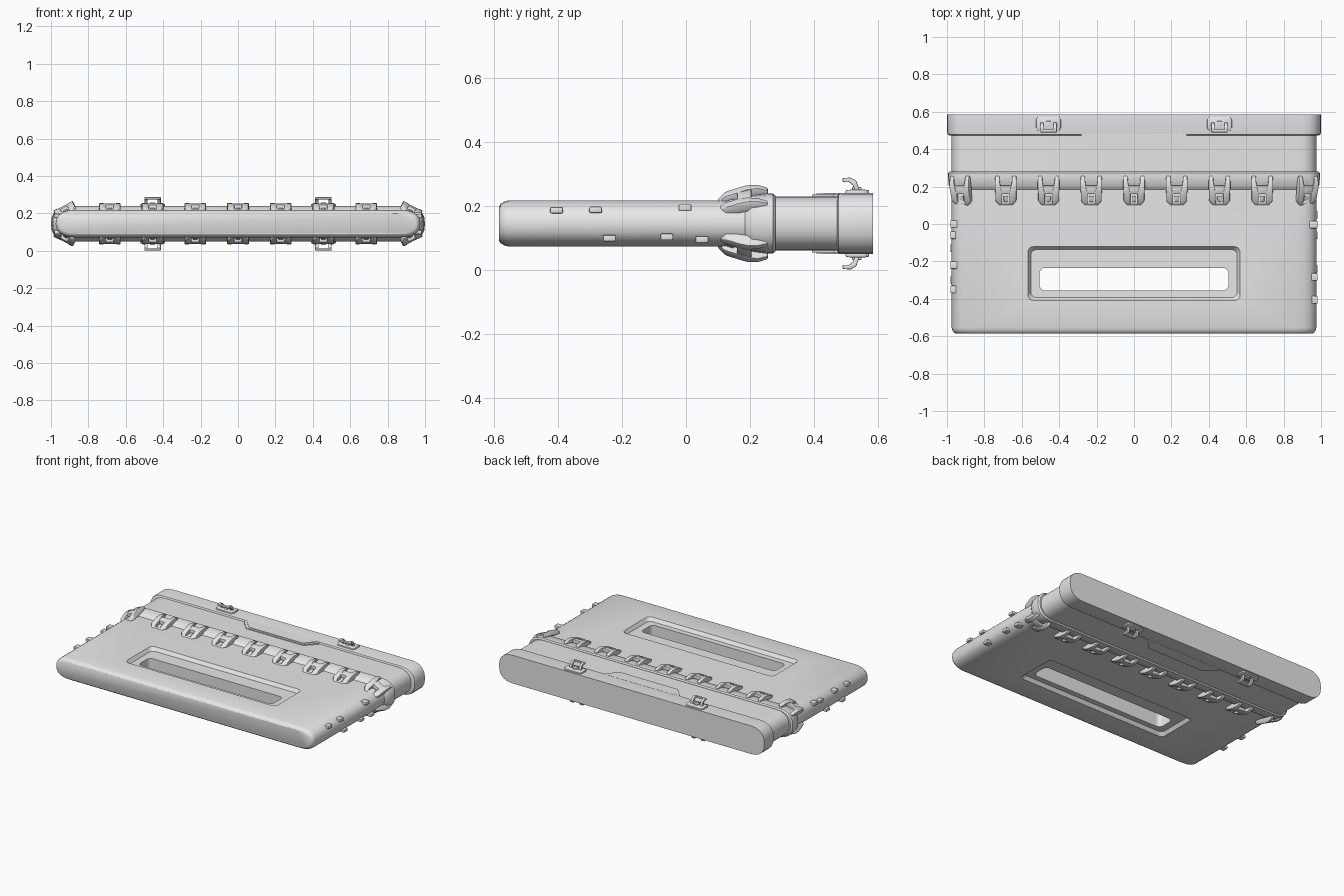
import bpy, bmesh, math
from mathutils import Matrix

if "Cube" in bpy.data.objects:
    bpy.data.objects.remove(bpy.data.objects["Cube"])

CZ = 0.145  # mid-height of the case
grey = bpy.data.materials.new("light grey")
grey.diffuse_color = (0.8, 0.8, 0.8, 1)
grey.use_nodes = True
grey.node_tree.nodes["Principled BSDF"].inputs["Base Color"].default_value = grey.diffuse_color


def loft(bm, rings, mat=Matrix()):
    """Skin a list of equal-length closed rings and cap both ends."""
    vs = [[bm.verts.new(mat @ Matrix.Translation(p).to_translation()) for p in r] for r in rings]
    n = len(rings[0])
    for a, b in zip(vs, vs[1:]):
        for i in range(n):
            bm.faces.new((a[i], a[(i + 1) % n], b[(i + 1) % n], b[i]))
    bm.faces.new(vs[0])
    bm.faces.new(vs[-1][::-1])


def finish(bm, name, mirror=(False, False), bevel=0, material=True):
    bmesh.ops.recalc_face_normals(bm, faces=bm.faces)
    me = bpy.data.meshes.new(name)
    bm.to_mesh(me)
    bm.free()
    ob = bpy.data.objects.new(name, me)
    bpy.context.collection.objects.link(ob)
    ob.location.z = CZ
    if material:
        me.materials.append(grey)
    bpy.ops.object.select_all(action='DESELECT')
    ob.select_set(True)
    bpy.context.view_layer.objects.active = ob
    if bevel:
        m = ob.modifiers.new("soft edges", 'BEVEL')
        m.width, m.segments, m.limit_method = bevel, 2, 'ANGLE'
        bpy.ops.object.modifier_apply(modifier=m.name)
    if any(mirror):
        m = ob.modifiers.new("mirror", 'MIRROR')
        m.use_axis = (mirror[0], False, mirror[1])
        m.use_mirror_merge = False
        bpy.ops.object.modifier_apply(modifier=m.name)
    if material:
        bpy.ops.object.shade_smooth_by_angle(angle=math.radians(35))
    return ob


def stadium(y, w, h, rx=0.1, n=10):
    """Flat slab cross-section with rounded sides."""
    pts = []
    for side in (1, -1):
        for i in range(n + 1):
            t = -math.pi / 2 + math.pi * i / n
            c, s = max(math.cos(t), 0) ** 0.85, math.sin(t)
            z = math.copysign(abs(s) ** 0.85, s) * h
            pts.append((side * (w - rx + rx * c), y, side * z))
    return pts


def shell(name, sections):
    bm = bmesh.new()
    loft(bm, [stadium(*s) for s in sections])
    return finish(bm, name)


def ribbon(bm, secs, mat=Matrix()):
    """Strip along y; each section is (y, x0, x1, z bottom, z top)."""
    loft(bm, [[(a, y, p), (b, y, p), (b, y, q), (a, y, q)] for y, a, b, p, q in secs], mat)


def slab(bm, poly, x0, x1, mat=Matrix()):
    """Side profile in y and z, extruded across x."""
    loft(bm, [[(x, y, z) for y, z in poly] for x in (x0, x1)], mat)


def rounded_rect(cy, hx, hy, r, z, n=5):
    out = []
    for k, (sx, sy) in enumerate(((1, 1), (-1, 1), (-1, -1), (1, -1))):
        for i in range(n + 1):
            t = math.pi / 2 * (k + i / n)
            out.append((sx * (hx - r) + r * math.cos(t), cy + sy * (hy - r) + r * math.sin(t), z))
    return out


# Main body, collar, neck and end cap
body = shell("body", [(-0.585, 0.955, 0.054), (-0.58, 0.963, 0.062), (-0.57, 0.971, 0.068),
                      (-0.555, 0.975, 0.0725), (0.21, 0.975, 0.0725)])
shell("collar", [(0.185, 0.975, 0.072), (0.205, 0.99, 0.088), (0.255, 0.995, 0.094),
                 (0.272, 0.995, 0.094), (0.28, 0.985, 0.087)])
shell("neck", [(0.26, 0.975, 0.085), (0.5, 0.975, 0.085)])
shell("end_cap", [(0.472, 0.985, 0.086), (0.478, 0.997, 0.094), (0.49, 1.0, 0.096), (0.585, 1.0, 0.096)])

# Window: a sloped shallow recess on both faces and a slot right through
cuts = [[rounded_rect(-0.295, 0.505, 0.061, 0.03, z) for z in (-0.2, 0.2)]]
for s in (1, -1):
    cuts.append([rounded_rect(-0.265, hx, hy, 0.03, s * z) for hx, hy, z in
                 ((0.552, 0.128, 0.05), (0.568, 0.144, 0.073), (0.568, 0.144, 0.12))])
for rings in cuts:
    bm = bmesh.new()
    loft(bm, rings)
    cutter = finish(bm, "window_cutter", material=False)
    cutter.hide_render = True
    bpy.context.view_layer.objects.active = body
    m = body.modifiers.new("window", 'BOOLEAN')
    m.operation, m.object, m.solver = 'DIFFERENCE', cutter, 'EXACT'
    bpy.ops.object.modifier_apply(modifier=m.name)
    bpy.data.objects.remove(cutter)
bpy.ops.object.select_all(action='DESELECT')
body.select_set(True)
bpy.ops.object.shade_smooth_by_angle(angle=math.radians(30))


# Forked clips along the collar, tilted at the rounded sides
def clip(bm, mat):
    for s in (1, -1):
        ribbon(bm, [(y, s * a, s * b, p, q) for y, a, b, p, q in (
            (0.10, 0.018, 0.036, 0.058, 0.072), (0.125, 0.02, 0.056, 0.062, 0.088),
            (0.165, 0.02, 0.056, 0.066, 0.102), (0.19, 0.026, 0.058, 0.072, 0.109),
            (0.225, 0.032, 0.058, 0.08, 0.11), (0.256, 0.034, 0.056, 0.085, 0.101))], mat)
    ribbon(bm, [(0.10, -0.02, 0.02, 0.058, 0.072), (0.113, -0.022, 0.022, 0.06, 0.08)], mat)
    ribbon(bm, [(0.16, -0.024, 0.024, 0.066, 0.1), (0.205, -0.032, 0.032, 0.08, 0.108)], mat)
    ribbon(bm, [(0.118, -0.012, 0.012, 0.06, 0.074), (0.15, -0.012, 0.012, 0.06, 0.086)], mat)


bm = bmesh.new()
for i in range(-4, 5):
    if abs(i) < 4:
        mat = Matrix.Translation((i * 0.2285, 0, 0))
    else:
        tilt = Matrix.Rotation(math.copysign(math.radians(27), i), 4, 'Y')
        mat = (Matrix.Translation((math.copysign(0.927, i), 0, 0.078)) @ tilt
               @ Matrix.Translation((0, 0, -0.09)))
    clip(bm, mat)
finish(bm, "collar_clips", (False, True), 0.004)

# Raised pull tab in front of the cap
bm = bmesh.new()
ribbon(bm, [(0.395, -0.215, 0.215, 0.07, 0.09), (0.463, -0.28, 0.28, 0.07, 0.093),
            (0.485, -0.28, 0.28, 0.07, 0.093)])
ribbon(bm, [(0.408, -0.203, 0.203, 0.07, 0.094), (0.466, -0.26, 0.26, 0.07, 0.096),
            (0.485, -0.26, 0.26, 0.07, 0.096)])
finish(bm, "pull_tab", (False, True))

# Hooked latches on the cap
bm = bmesh.new()
mat = Matrix.Translation((0.457, 0, 0))
hook = [(0.49, 0.142), (0.515, 0.144), (0.533, 0.134), (0.545, 0.1),
        (0.53, 0.1), (0.522, 0.12), (0.51, 0.13), (0.492, 0.129)]
ribbon(bm, [(0.5, -0.058, 0.058, 0.085, 0.104), (0.515, -0.066, 0.066, 0.085, 0.106),
            (0.56, -0.066, 0.066, 0.085, 0.106), (0.573, -0.056, 0.056, 0.085, 0.104)], mat)
for s in (1, -1):
    slab(bm, hook, s * 0.026, s * 0.044, mat)
ribbon(bm, [(0.49, -0.044, 0.044, 0.13, 0.142), (0.505, -0.044, 0.044, 0.131, 0.143)], mat)
ribbon(bm, [(0.52, -0.014, 0.014, 0.1, 0.114), (0.55, -0.014, 0.014, 0.1, 0.114)], mat)
finish(bm, "cap_latches", (True, True), 0.003)

# Small pegs on the side walls: (side, y, z from mid-height)
bm = bmesh.new()
pegs = [(1, -0.405, 0.042), (1, -0.283, 0.043), (1, -0.003, 0.05), (1, -0.24, -0.046),
        (1, -0.06, -0.042), (1, 0.05, -0.05), (-1, 0.0, 0.045), (-1, -0.06, 0.04),
        (-1, -0.22, 0.045), (-1, -0.35, 0.042), (-1, -0.13, -0.045), (-1, -0.3, -0.045)]
for s, y, z in pegs:
    x = s * 0.958
    ribbon(bm, [(y - 0.02, x - 0.024, x + 0.024, z - 0.01, z + 0.01),
                (y + 0.02, x - 0.024, x + 0.024, z - 0.01, z + 0.01)])
finish(bm, "side_pegs", bevel=0.004)
